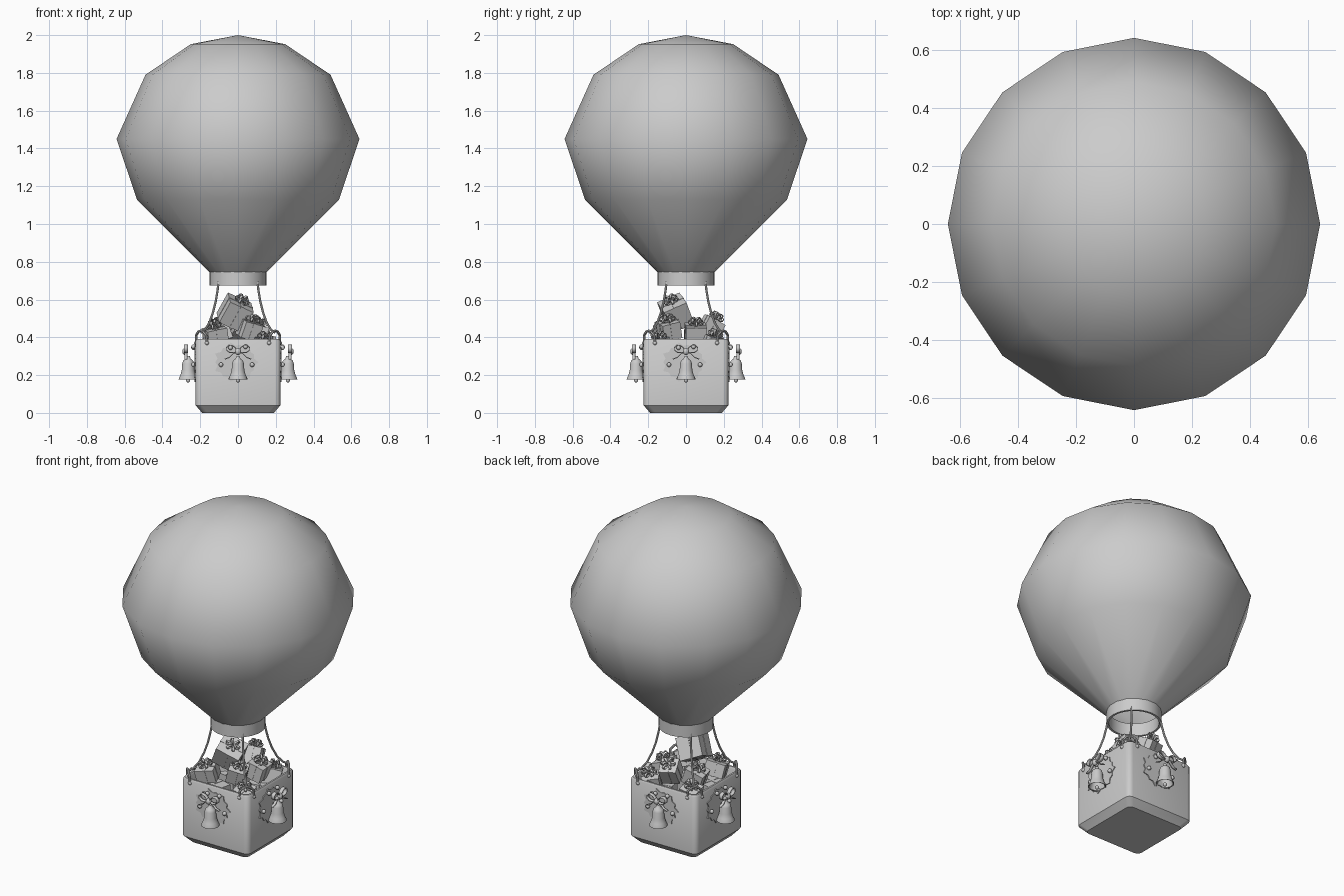
import bpy, bmesh, random
from math import pi, cos, sin, radians
from mathutils import Vector, Matrix, Euler

if "Cube" in bpy.data.objects:
    bpy.data.objects.remove(bpy.data.objects["Cube"])

grey = bpy.data.materials.new("plain grey")
grey.use_nodes = True
grey.diffuse_color = (0.6, 0.6, 0.6, 1)
grey.node_tree.nodes["Principled BSDF"].inputs["Base Color"].default_value = (0.6, 0.6, 0.6, 1)


def finish(name, bm, matrix=None, angle=40, thick=0):
    """Turn a bmesh into a named object, smooth below the given angle."""
    bmesh.ops.recalc_face_normals(bm, faces=bm.faces)
    for f in bm.faces:
        f.smooth = True
    for e in bm.edges:
        if len(e.link_faces) == 2:
            e.smooth = e.calc_face_angle(0) < radians(angle)
    me = bpy.data.meshes.new(name)
    bm.to_mesh(me)
    bm.free()
    me.materials.append(grey)
    ob = bpy.data.objects.new(name, me)
    bpy.context.collection.objects.link(ob)
    if matrix is not None:
        ob.matrix_world = matrix
    if thick:
        mod = ob.modifiers.new("thickness", 'SOLIDIFY')
        mod.thickness = thick
        mod.offset = 0
    return ob


def loft(bm, rings, closed=False, caps=True):
    """Skin a list of equal-length loops of points."""
    loops = [[bm.verts.new(p) for p in ring] for ring in rings]
    pairs = list(zip(loops, loops[1:]))
    if closed:
        pairs.append((loops[-1], loops[0]))
    for a, b in pairs:
        n = len(a)
        for i in range(n):
            bm.faces.new((a[i], a[(i + 1) % n], b[(i + 1) % n], b[i]))
    if caps and not closed:
        bm.faces.new(loops[0])
        bm.faces.new(loops[-1])


def circle(r, z, n):
    return [Vector((r * cos(2 * pi * i / n), r * sin(2 * pi * i / n), z)) for i in range(n)]


def rounded_square(half, z, r=0.03, seg=4):
    pts = []
    for k in range(4):
        c = Matrix.Rotation(k * pi / 2, 3, 'Z') @ Vector((half - r, half - r, z))
        for j in range(seg + 1):
            a = k * pi / 2 + j * pi / 2 / seg
            pts.append(c + Vector((r * cos(a), r * sin(a), 0)))
    return pts


def tube(bm, path, r, n=8):
    rings = []
    for i, p in enumerate(path):
        t = path[min(i + 1, len(path) - 1)] - path[max(i - 1, 0)]
        rot = t.to_track_quat('Z', 'Y')
        rings.append([p + rot @ c for c in circle(r, 0, n)])
    loft(bm, rings)


def ball(bm, centre, r, scale=(1, 1, 1)):
    bmesh.ops.create_uvsphere(bm, u_segments=12, v_segments=8, radius=r,
                              matrix=Matrix.Translation(centre) @ Matrix.Diagonal((*scale, 1)))


def ribbon(bm, path, width, m):
    """Flat strip following a path in local XZ, as wide as given along Y."""
    rows = [[bm.verts.new(m @ Vector((x, s * width / 2, z))) for s in (-1, 1)] for x, z in path]
    for a, b in zip(rows, rows[1:]):
        bm.faces.new((a[0], a[1], b[1], b[0]))


def teardrop(length, height, n=10):
    return [(length * (1 - cos(2 * pi * i / n)) / 2, -height * sin(2 * pi * i / n) * sin(pi * i / n))
            for i in range(n + 1)]


# Envelope
bm = bmesh.new()
loft(bm, [circle(r, z, 16) for r, z in ((0.145, 0.74), (0.535, 1.13), (0.643, 1.45), (0.49, 1.79), (0.25, 1.952))],
     caps=False)
top = bm.verts.new((0, 0, 2))
rim = [e for e in bm.edges if e.is_boundary and e.verts[0].co.z > 1.9]
for e in rim:
    bm.faces.new((*e.verts, top))
finish("envelope", bm, angle=180)

# Mouth ring
bm = bmesh.new()
loft(bm, [circle(r, z, 32) for r, z in ((0.15, 0.675), (0.15, 0.752), (0.137, 0.752), (0.137, 0.675))], closed=True)
finish("mouth_ring", bm)

# Basket
bm = bmesh.new()
loft(bm, [rounded_square(h, z) for h, z in ((0.19, 0.004), (0.224, 0.04), (0.224, 0.382), (0.218, 0.392),
                                            (0.208, 0.392), (0.202, 0.382), (0.202, 0.05))])
bmesh.ops.translate(bm, verts=[v for v in bm.verts if v.co.z < 0.01], vec=(0, 0, -0.004))
finish("basket", bm)

# Ropes and corner handles
for k in range(4):
    turn = Matrix.Rotation(k * pi / 2, 4, 'Z')
    bm = bmesh.new()
    tube(bm, [Vector((d, d, z)) for d, z in ((0.102, 0.70), (0.108, 0.65), (0.118, 0.59), (0.133, 0.53),
                                             (0.153, 0.475), (0.175, 0.44), (0.195, 0.425))], 0.006)
    finish(f"rope_{k + 1}", bm, turn)
    bm = bmesh.new()
    arch = [Vector((x, y, z)) for x, y, z in ((0.222, 0.165, 0.37), (0.222, 0.168, 0.41), (0.21, 0.185, 0.43),
                                              (0.197, 0.197, 0.435), (0.185, 0.21, 0.43), (0.168, 0.222, 0.41),
                                              (0.165, 0.222, 0.37))]
    tube(bm, arch, 0.007)
    for p in (arch[0], arch[-1]):
        ball(bm, p, 0.011)
    finish(f"corner_handle_{k + 1}", bm, turn)

# Bell, bow, berries and holly on each side
sides = ("front", "left", "back", "right")
for k, side in enumerate(sides):
    turn = Matrix.Rotation(k * pi / 2, 4, 'Z')
    bell_at = turn @ Matrix.Translation((0, -0.264, 0))
    bm = bmesh.new()
    loft(bm, [circle(r, z, 20) for r, z in ((0.03, 0.225), (0.044, 0.178), (0.05, 0.176), (0.049, 0.184), (0.041, 0.2),
                                            (0.034, 0.225), (0.031, 0.262), (0.026, 0.277), (0.013, 0.287),
                                            (0.009, 0.3))])
    ball(bm, (0, 0, 0.172), 0.011)
    finish(side + "_bell", bm, bell_at)

    bm = bmesh.new()
    for s in (-1, 1):
        m = Matrix.Translation((0, -0.012, 0.325)) @ Matrix.Diagonal((s, 1, 1, 1)) @ Matrix.Rotation(-0.35, 4, 'Y')
        ribbon(bm, teardrop(0.064, 0.026), 0.022, m)
        ribbon(bm, [(0, 0), (0.02, -0.018), (0.032, -0.045), (0.052, -0.062)], 0.016, m)
    ball(bm, (0, -0.016, 0.325), 0.014, (1, 0.9, 1.15))
    finish(side + "_bell_bow", bm, bell_at, thick=0.005)

    bm = bmesh.new()
    for x, z in ((-0.09, 0.255), (0.075, 0.255), (0.04, 0.35), (-0.04, 0.345)):
        ball(bm, (x, -0.236, z), 0.012)
    finish(side + "_berries", bm, turn)

    # spiky leaf cluster lying on the wall
    bm = bmesh.new()
    outline = []
    for i in range(28):
        a = 2 * pi * i / 28
        r = 0.112 if i % 4 == 0 else 0.1 if i % 2 == 0 else 0.092
        outline.append(Vector((-0.012 + r * cos(a) * 1.08, 0, 0.268 + r * sin(a) * 0.95)))
    loft(bm, [[p + Vector((0, y, 0)) for p in outline] for y in (-0.222, -0.229)])
    finish(side + "_holly", bm, turn)

# Gift pile: centre, size, tilt
gifts = [
    ((-0.015, -0.055, 0.53), (0.14, 0.13, 0.13), (0.45, 0.4, 0.3)),
    ((0.06, -0.09, 0.44), (0.1, 0.1, 0.09), (0.25, 0.25, 0.4)),
    ((-0.12, -0.12, 0.41), (0.11, 0.1, 0.08), (0.2, -0.2, 0.3)),
    ((0.01, 0.13, 0.45), (0.1, 0.1, 0.1), (-0.5, 0.1, 0.3)),
    ((0.1, 0.05, 0.42), (0.1, 0.11, 0.09), (0, 0.3, 0.1)),
    ((-0.1, 0.05, 0.42), (0.11, 0.1, 0.09), (-0.1, -0.35, 0.2)),
    ((0.13, 0.14, 0.36), (0.1, 0.1, 0.09), (-0.2, 0.2, 0.5)),
    ((-0.13, 0.14, 0.35), (0.1, 0.1, 0.1), (-0.2, -0.2, 0.1)),
    ((0.13, -0.13, 0.34), (0.1, 0.1, 0.1), (0.2, 0.2, 0.2)),
]
random.seed(4)
for x in (-0.1, 0.1):
    for y in (-0.1, 0.1):
        for z in (0.13, 0.27):
            gifts.append(((x, y, z), (0.14, 0.14, 0.13), (0, 0, random.uniform(-0.3, 0.3))))

for i, (centre, size, tilt) in enumerate(gifts):
    place = Matrix.Translation(centre) @ Euler(tilt).to_matrix().to_4x4()
    sx, sy, sz = size
    bm = bmesh.new()
    bmesh.ops.create_cube(bm, size=1, matrix=Matrix.Diagonal((sx, sy, sz, 1)))
    # crossed wrapping bands
    for band in ((0.015, sy + 0.004, sz + 0.004), (sx + 0.004, 0.015, sz + 0.004)):
        bmesh.ops.create_cube(bm, size=1, matrix=Matrix.Diagonal((*band, 1)))
    finish(f"gift_{i + 1}", bm, place)
    if i > 8:
        continue
    bm = bmesh.new()
    for ring, (count, lift) in enumerate(((6, 0.35), (4, 0.9))):
        for j in range(count):
            m = (Matrix.Translation((0, 0, sz / 2 + 0.005)) @ Matrix.Rotation(2 * pi * (j + ring / 2) / count, 4, 'Z')
                 @ Matrix.Rotation(-lift, 4, 'Y'))
            ribbon(bm, teardrop(0.043, 0.014), 0.012, m)
    ball(bm, (0, 0, sz / 2 + 0.012), 0.008)
    finish(f"gift_bow_{i + 1}", bm, place, thick=0.004)
